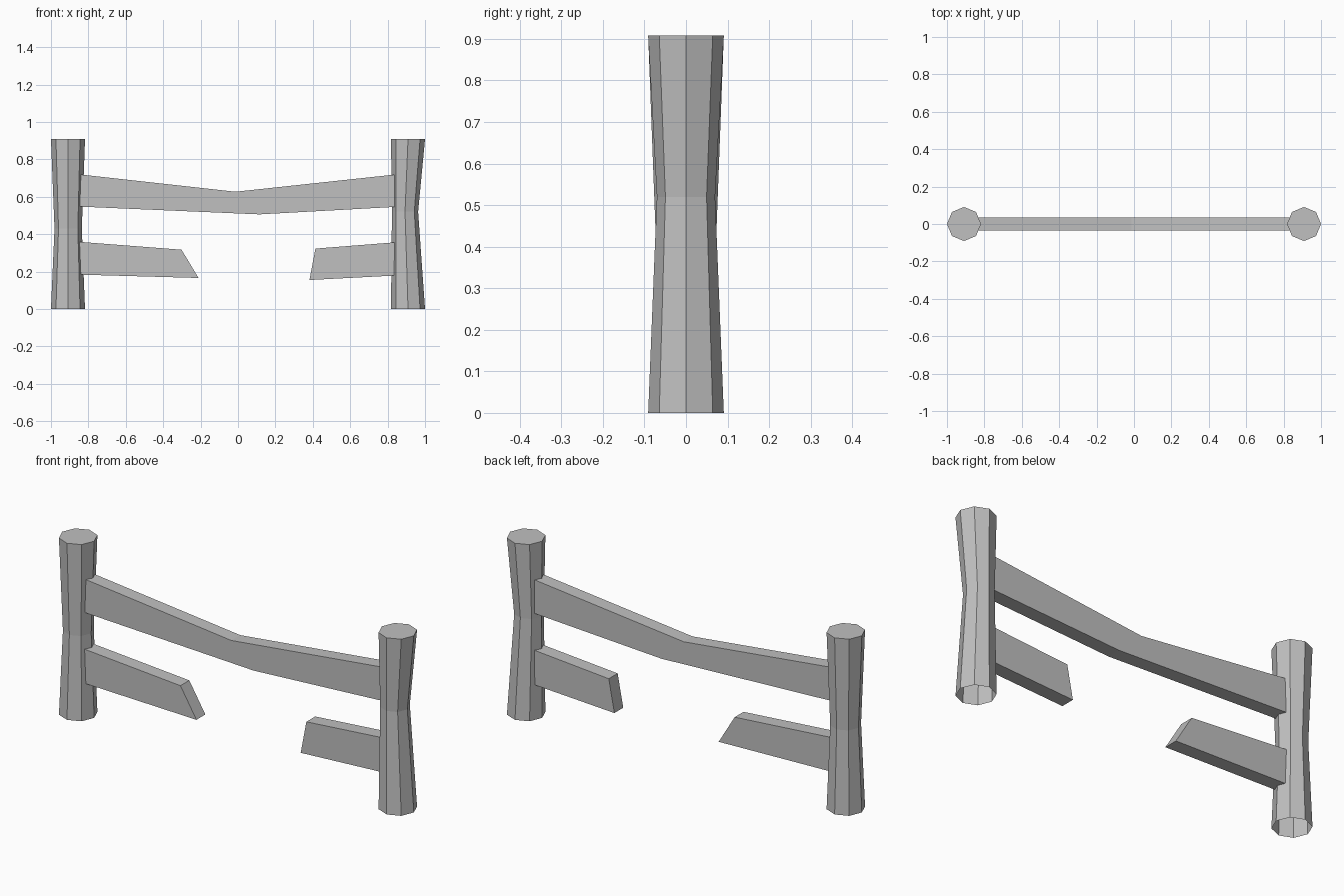
import bpy, bmesh
from math import cos, sin, tau

cube = bpy.data.objects.get("Cube")
if cube:
    bpy.data.objects.remove(cube, do_unlink=True)

# One plain grey for the whole fence
grey = bpy.data.materials.new("plain_grey")
grey.use_nodes = True
colour = (0.53, 0.53, 0.53, 1)
grey.diffuse_color = colour
grey.node_tree.nodes["Principled BSDF"].inputs["Base Color"].default_value = colour


def finish(name, bm):
    mesh = bpy.data.meshes.new(name)
    bm.to_mesh(mesh)
    bm.free()
    mesh.materials.append(grey)
    obj = bpy.data.objects.new(name, mesh)
    bpy.context.collection.objects.link(obj)
    return obj


def post(name, rings, sides=8):
    """Eight-sided post through rings of (x, z, radius), capped on top, open below."""
    bm = bmesh.new()
    loops = [[bm.verts.new((x + r * cos(tau * i / sides), r * sin(tau * i / sides), z))
              for i in range(sides)] for x, z, r in rings]
    for low, high in zip(loops, loops[1:]):
        for i in range(sides):
            j = (i + 1) % sides
            bm.faces.new((low[i], low[j], high[j], high[i]))
    bm.faces.new(loops[-1])
    return finish(name, bm)


def plank(name, outline, half=0.036):
    """Flat board: an outline in x and z, pushed through its thickness."""
    bm = bmesh.new()
    face = bm.faces.new([bm.verts.new((x, -half, z)) for x, z in outline])
    back = bmesh.ops.extrude_face_region(bm, geom=[face])["geom"]
    bmesh.ops.translate(bm, vec=(0, 2 * half, 0),
                        verts=[v for v in back if isinstance(v, bmesh.types.BMVert)])
    bmesh.ops.recalc_face_normals(bm, faces=bm.faces)
    return finish(name, bm)


# Posts with pinched waists
R, H = 0.091, 0.908
post("right_post", [(-0.909, 0, R), (-0.908, 0.43, 0.073), (-0.909, H, R)])
post("left_post", [(0.909, 0, R), (0.893, 0.52, 0.07), (0.909, H, R)])

# Sagging top rail, ends buried in the posts
plank("top_rail", [(-0.86, 0.548), (0.115, 0.506), (0.86, 0.547),
                   (0.86, 0.721), (-0.013, 0.627), (-0.86, 0.721)])

# Broken lower rail stumps
plank("right_broken_rail", [(-0.86, 0.184), (-0.211, 0.166),
                            (-0.302, 0.317), (-0.86, 0.36)])
plank("left_broken_rail", [(0.382, 0.155), (0.86, 0.18),
                           (0.86, 0.358), (0.414, 0.323)])
